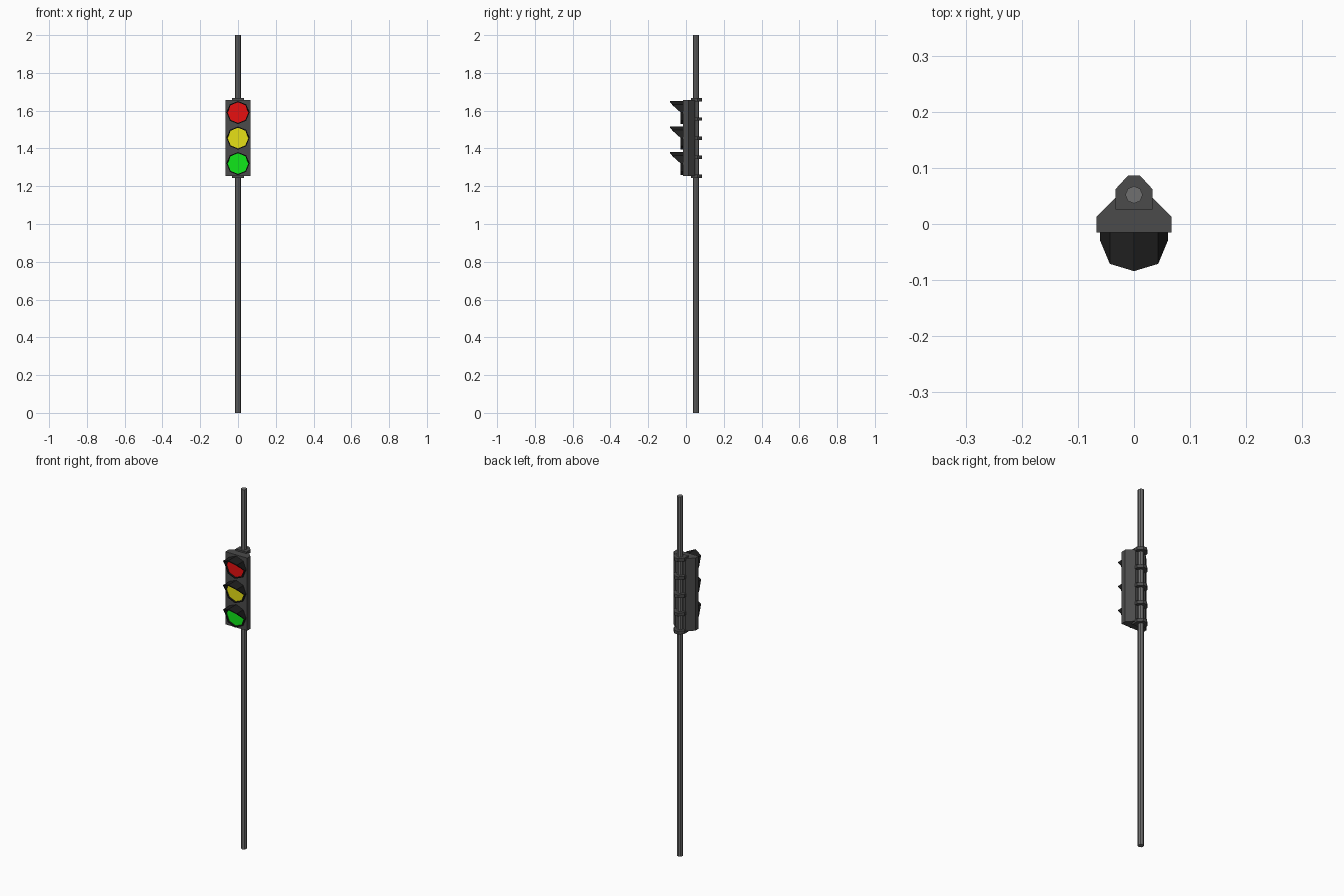
import bpy, bmesh, math

if "Cube" in bpy.data.objects:
    bpy.data.objects.remove(bpy.data.objects["Cube"])

def material(name, rgb):
    m = bpy.data.materials.new(name)
    m.diffuse_color = (*rgb, 1)
    m.use_nodes = True
    m.node_tree.nodes["Principled BSDF"].inputs["Base Color"].default_value = m.diffuse_color
    return m

POLE = material("pole grey", (0.16, 0.16, 0.16))
CASE = material("housing grey", (0.07, 0.07, 0.07))
BLACK = material("visor black", (0.014, 0.014, 0.014))
RED = material("red", (0.8, 0.005, 0.005))
YELLOW = material("yellow", (0.8, 0.75, 0.008))
GREEN = material("green", (0.005, 0.8, 0.01))

def finish(name, bm, mat):
    bmesh.ops.recalc_face_normals(bm, faces=bm.faces)
    mesh = bpy.data.meshes.new(name)
    bm.to_mesh(mesh)
    bm.free()
    mesh.materials.append(mat)
    ob = bpy.data.objects.new(name, mesh)
    bpy.context.collection.objects.link(ob)
    return ob

def prism(name, outline, z0, z1, mat):
    """Extrude an XY outline from z0 to z1."""
    bm = bmesh.new()
    face = bm.faces.new([bm.verts.new((x, y, z0)) for x, y in outline])
    ext = bmesh.ops.extrude_face_region(bm, geom=[face])["geom"]
    verts = [v for v in ext if isinstance(v, bmesh.types.BMVert)]
    bmesh.ops.translate(bm, verts=verts, vec=(0, 0, z1 - z0))
    return finish(name, bm, mat)

def mirrored(half):
    return half + [(-x, y) for x, y in reversed(half)]

ANGLES = [i * math.tau / 8 for i in range(8)]
MID = 1.455

# Pole
prism("pole", [(0.0155 * math.cos(a), 0.052 + 0.0155 * math.sin(a)) for a in ANGLES],
      0, 2, POLE)

# Housing, tapered towards the pole
prism("housing", mirrored([(0.067, -0.015), (0.067, 0.013), (0.032, 0.048)]),
      MID - 0.202, MID + 0.202, CASE)

# Clamps around the pole
for i in range(5):
    z = MID + (i - 2) * 0.101
    prism(f"clamp_{i + 1}", mirrored([(0.033, 0.026), (0.033, 0.062), (0.011, 0.086)]),
          z - 0.009, z + 0.009, CASE)

def visor(name, zc):
    """Octagonal tube whose upper rim reaches forward."""
    bm = bmesh.new()
    rings = []
    for r, front in ((0.061, False), (0.061, True), (0.055, True), (0.055, False)):
        ring = []
        for a in ANGLES:
            s = math.sin(a)
            reach = -0.084 if s > 0.9 else -0.071 if s > 0.5 else -0.028
            ring.append(bm.verts.new((r * math.cos(a), reach if front else -0.014, zc + r * s)))
        rings.append(ring)
    for k in range(4):
        a, b = rings[k], rings[(k + 1) % 4]
        for i in range(8):
            j = (i + 1) % 8
            bm.faces.new((a[i], a[j], b[j], b[i]))
    finish(name, bm, BLACK)

def lens(name, zc, mat):
    """Flat octagonal disc in the visor."""
    ob = prism(name, [(0.0555 * math.cos(a), 0.0555 * math.sin(a)) for a in ANGLES],
               0, 0.006, mat)
    ob.rotation_euler = (math.pi / 2, 0, 0)
    ob.location = (0, -0.014, zc)

# Lamps
for label, dz, mat in (("red", 0.135, RED), ("yellow", 0, YELLOW), ("green", -0.135, GREEN)):
    visor(f"{label}_visor", MID + dz)
    lens(f"{label}_lens", MID + dz, mat)
